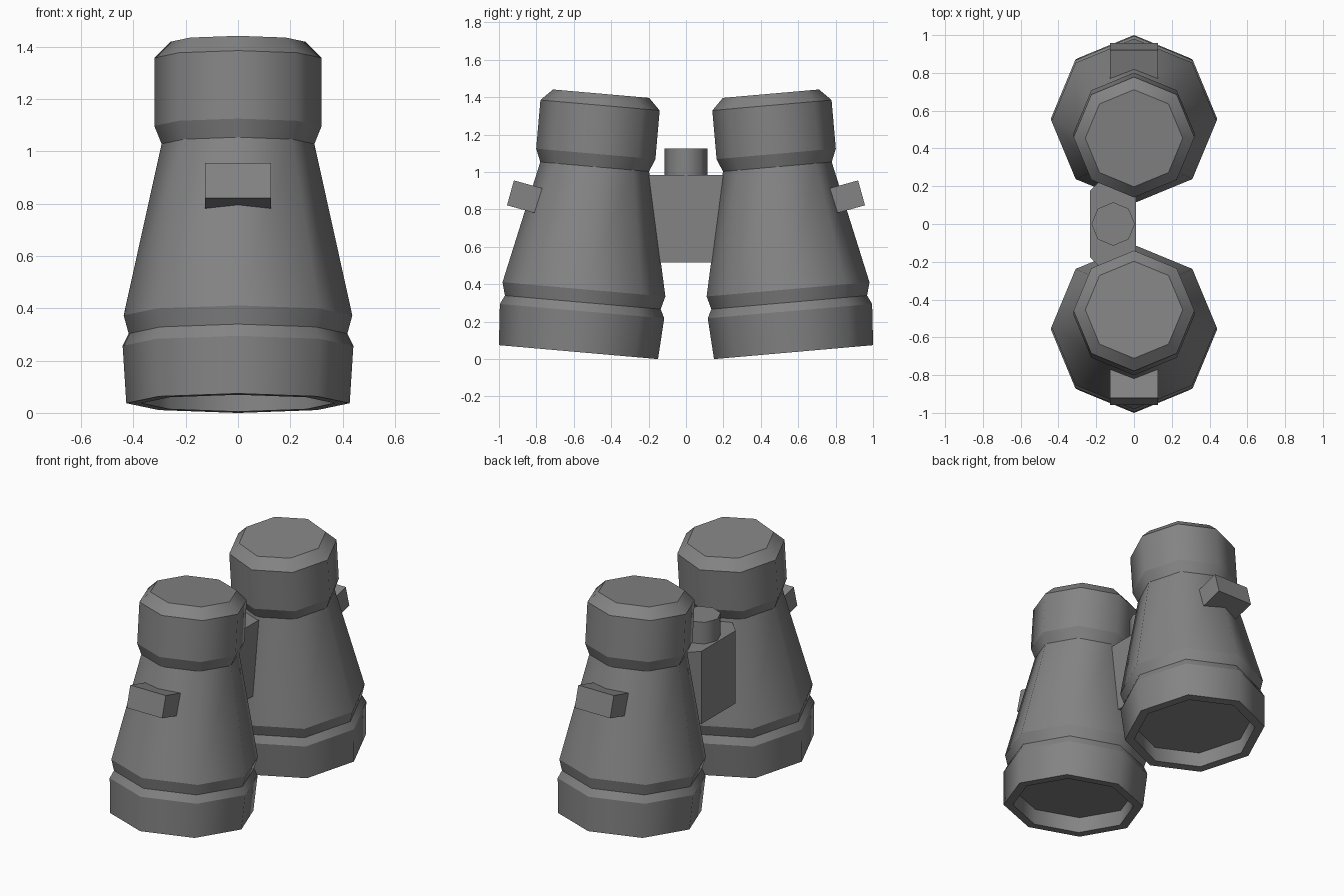
import bpy, bmesh, math
from mathutils import Matrix, Vector

cube = bpy.data.objects.get("Cube")
if cube:
    bpy.data.objects.remove(cube, do_unlink=True)

# Single matte grey
grey = bpy.data.materials.new("matte_grey")
grey.use_nodes = True
colour = (0.23, 0.23, 0.23, 1)
grey.diffuse_color = colour
bsdf = next(n for n in grey.node_tree.nodes if n.type == 'BSDF_PRINCIPLED')
bsdf.inputs["Base Color"].default_value = colour
bsdf.inputs["Roughness"].default_value = 0.8


def finish(bm, name, matrix=Matrix()):
    bm.transform(matrix)
    bmesh.ops.recalc_face_normals(bm, faces=bm.faces)
    mesh = bpy.data.meshes.new(name)
    bm.to_mesh(mesh)
    bm.free()
    mesh.materials.append(grey)
    obj = bpy.data.objects.new(name, mesh)
    bpy.context.collection.objects.link(obj)
    return obj


def lathe(name, profile, matrix, sides=8):
    """Capped turned solid: smooth around, crisp at every ring."""
    bm = bmesh.new()
    rings = []
    for r, z in profile:
        angles = [math.tau * i / sides for i in range(sides)]
        rings.append([bm.verts.new((r * math.cos(a), r * math.sin(a), z)) for a in angles])
    for low, high in zip(rings, rings[1:]):
        for i in range(sides):
            j = (i + 1) % sides
            bm.faces.new((low[i], low[j], high[j], high[i])).smooth = True
    bm.faces.new(rings[0])
    bm.faces.new(rings[-1])
    for ring in rings:
        for i in range(sides):
            bm.edges.get((ring[i - 1], ring[i])).smooth = False
    return finish(bm, name, matrix)


def prism(name, points, offset):
    """Flat outline extruded along an offset."""
    bm = bmesh.new()
    face = bm.faces.new([bm.verts.new(p) for p in points])
    extruded = bmesh.ops.extrude_face_region(bm, geom=[face])["geom"]
    verts = [g for g in extruded if isinstance(g, bmesh.types.BMVert)]
    bmesh.ops.translate(bm, verts=verts, vec=Vector(offset))
    return finish(bm, name)


# Barrel profile: recessed lens, rim, lower collar, taper, eyecup
barrel_profile = [
    (0.37, 0.10), (0.37, 0), (0.427, 0), (0.441, 0.22), (0.418, 0.267),
    (0.437, 0.337), (0.292, 0.995), (0.32, 1.064), (0.32, 1.325), (0.258, 1.387),
]
# Strap lug outline in y and z, on the outer side of the barrel
lug_outline = [(0.92, 0.955), (0.957, 0.822), (0.77, 0.77), (0.72, 0.9)]

for side, label in ((-1, "front"), (1, "back")):
    place = Matrix.Translation((0, side * 0.575, 0.037)) @ Matrix.Rotation(side * math.radians(5), 4, 'X')
    lathe(label + "_barrel", barrel_profile, place)
    prism(label + "_strap_lug", [(-0.127, side * y, z) for y, z in lug_outline], (0.254, 0, 0))

# Bridge between the barrels
half = [(-0.233, 0.175), (-0.12, 0.29), (0.01, 0.21)]
outline = half + [(x, -y) for x, y in reversed(half)]
prism("bridge", [(x, y, 0.515) for x, y in outline], (0, 0, 0.47))

# Focus knob on the bridge
lathe("focus_knob", [(0.115, 0), (0.115, 0.16)], Matrix.Translation((-0.11, 0, 0.965)))
